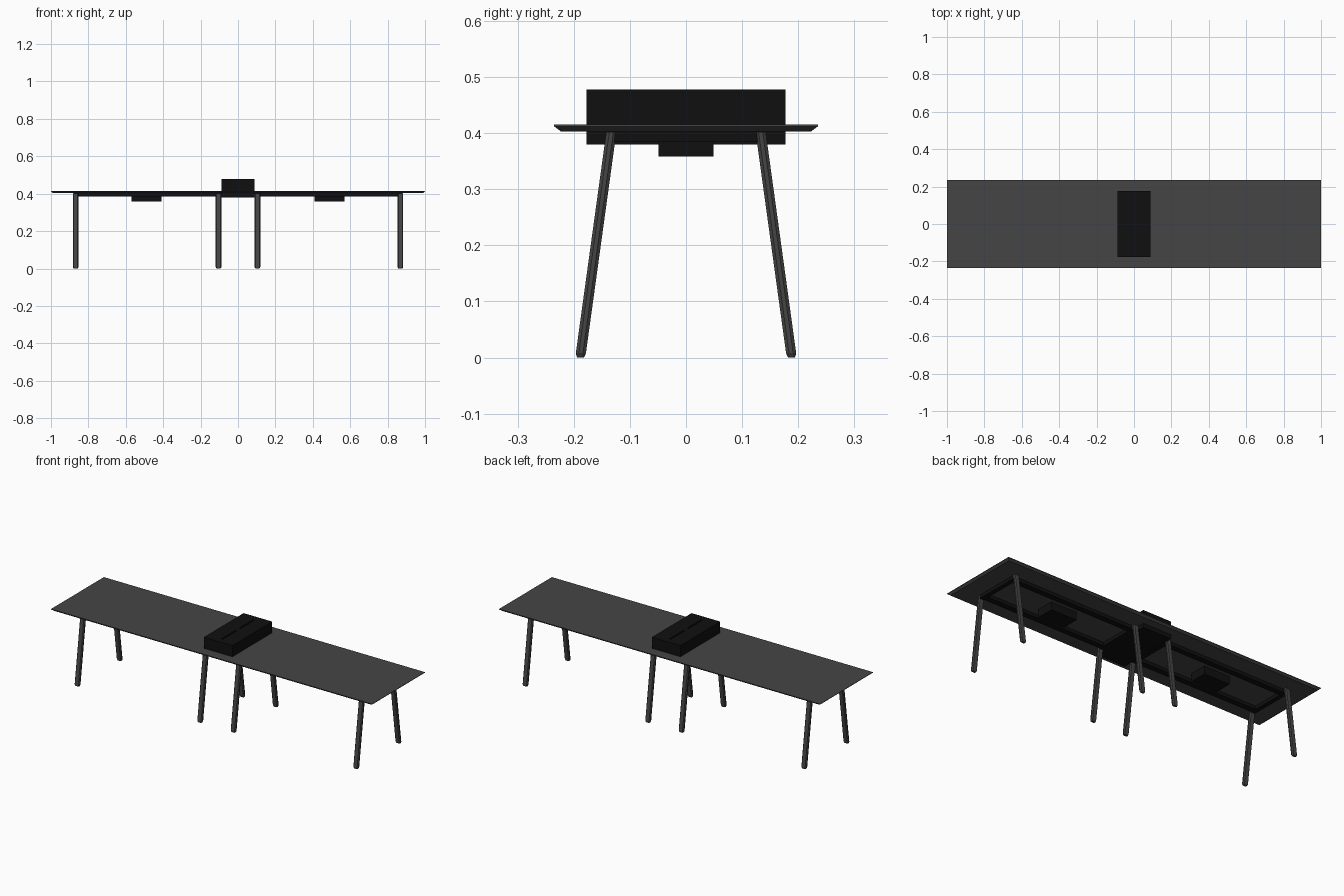
import bpy, bmesh, math
from mathutils import Vector

if "Cube" in bpy.data.objects:
    bpy.data.objects.remove(bpy.data.objects["Cube"])


def material(name, v):
    m = bpy.data.materials.new(name)
    m.diffuse_color = (v, v, v, 1)
    m.use_nodes = True
    m.node_tree.nodes["Principled BSDF"].inputs["Base Color"].default_value = m.diffuse_color
    return m


GREY = material("dark_grey", 0.06)
BLACK = material("black", 0.005)


def loft(name, rings, mat):
    """Closed solid skinned through rings of points."""
    bm = bmesh.new()
    loops = [[bm.verts.new(p) for p in ring] for ring in rings]
    n = len(loops[0])
    for a, b in zip(loops, loops[1:]):
        for i in range(n):
            j = (i + 1) % n
            bm.faces.new((a[i], a[j], b[j], b[i]))
    bm.faces.new(loops[0])
    bm.faces.new(loops[-1])
    bmesh.ops.recalc_face_normals(bm, faces=bm.faces)
    me = bpy.data.meshes.new(name)
    bm.to_mesh(me)
    bm.free()
    me.materials.append(mat)
    ob = bpy.data.objects.new(name, me)
    bpy.context.collection.objects.link(ob)
    return ob


def rect(hx, hy, z, cx=0, cy=0):
    return [(cx - hx, cy - hy, z), (cx + hx, cy - hy, z),
            (cx + hx, cy + hy, z), (cx - hx, cy + hy, z)]


def box(name, cx, cy, hx, hy, z0, z1, mat=BLACK):
    return loft(name, [rect(hx, hy, z0, cx, cy), rect(hx, hy, z1, cx, cy)], mat)


# Table top with a chamfered underside
loft("table_top", [rect(0.988, 0.223, 0.403), rect(1.0, 0.235, 0.412),
                   rect(1.0, 0.235, 0.415)], GREY)

# Splayed legs: chamfered flat section, small bevel at the foot
SECTION = [(1, .4), (.72, 1), (-.72, 1), (-1, .4),
           (-1, -.4), (-.72, -1), (.72, -1), (1, -.4)]


def leg(name, x, s):
    top, foot = Vector((x, s * 0.133, 0.402)), Vector((x, s * 0.188, 0.003))
    rings = []
    for t, k in ((0, 0.7), (0.012, 1), (1, 1)):
        c = foot.lerp(top, t)
        rings.append([(c.x + 0.0155 * k * u, c.y + 0.009 * k * v, c.z)
                      for u, v in SECTION])
    rings[0] = [(p[0], p[1], 0.0) for p in rings[0]]
    loft(name, rings, GREY)


for x in (-0.868, -0.104, 0.104, 0.868):
    for s in (-1, 1):
        leg("leg", x, s)
    # Cross rail joining each pair of legs
    box("cross_rail", x, 0, 0.0125, 0.128, 0.384, 0.403)

# Long rails under the top
for s in (-1, 1):
    box("long_rail", 0, s * 0.108, 0.857, 0.016, 0.384, 0.403)
    # Shallow trays hung beneath the top
    box("cable_tray", s * 0.49, 0, 0.08, 0.049, 0.358, 0.403)

# Central power box with two lids split by a cable slot
box("power_box", 0, 0, 0.089, 0.177, 0.38, 0.472)
for s in (-1, 1):
    box("power_box_lid", s * 0.0465, 0, 0.0425, 0.177, 0.472, 0.478)
for y in (-0.16, 0, 0.16):
    box("slot_bridge", 0, y, 0.004, 0.017, 0.472, 0.478)
